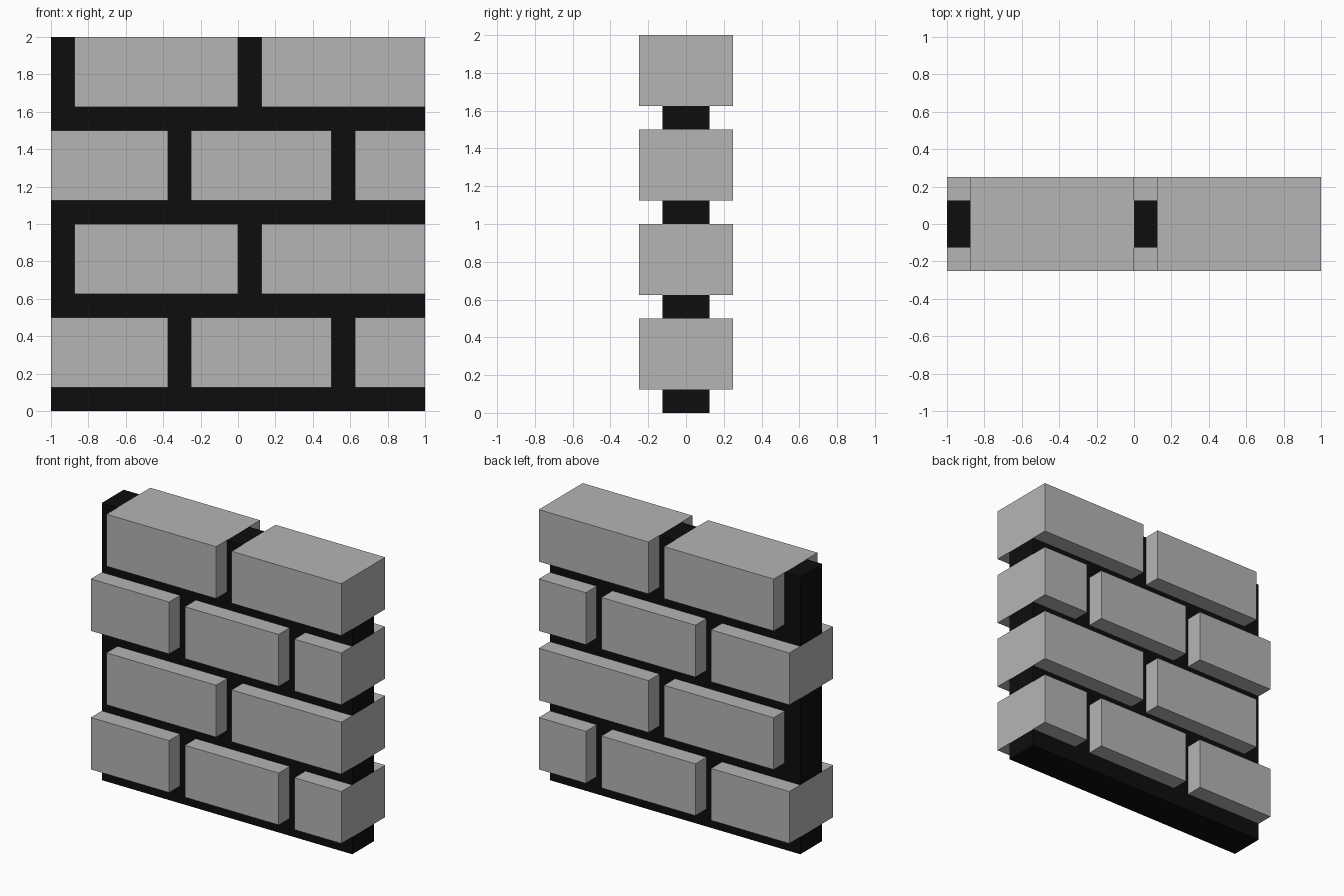
import bpy
import bmesh
from mathutils import Matrix, Vector

cube = bpy.data.objects.get("Cube")
if cube:
    bpy.data.objects.remove(cube, do_unlink=True)

GAP = 0.125           # mortar thickness
COURSE = 0.5          # mortar bed plus brick row
BRICK_DEPTH = 0.5
MORTAR_DEPTH = 0.25

# Brick spans along x for the two alternating rows
LOWER_ROW = [(-1.0, -0.375), (-0.25, 0.5), (0.625, 1.0)]
UPPER_ROW = [(-0.875, 0.0), (0.125, 1.0)]


def make_material(name, value):
    mat = bpy.data.materials.new(name)
    mat.use_nodes = True
    colour = (value, value, value, 1.0)
    mat.diffuse_color = colour
    bsdf = mat.node_tree.nodes["Principled BSDF"]
    bsdf.inputs["Base Color"].default_value = colour
    bsdf.inputs["Roughness"].default_value = 0.9
    return mat


def add_box(bm, x0, x1, z0, z1, depth):
    centre = Vector(((x0 + x1) / 2, 0, (z0 + z1) / 2))
    scale = Matrix.Diagonal((x1 - x0, depth, z1 - z0, 1))
    bmesh.ops.create_cube(bm, size=1, matrix=Matrix.Translation(centre) @ scale)


def make_object(name, boxes, depth, mat):
    bm = bmesh.new()
    for box in boxes:
        add_box(bm, *box, depth)
    mesh = bpy.data.meshes.new(name)
    bm.to_mesh(mesh)
    bm.free()
    mesh.materials.append(mat)
    obj = bpy.data.objects.new(name, mesh)
    bpy.context.collection.objects.link(obj)
    return obj


def joints(row):
    """Gaps left between the bricks of a row, including at the wall ends."""
    edges = [-1.0] + [x for span in row for x in span] + [1.0]
    return [(a, b) for a, b in zip(edges[::2], edges[1::2]) if b > a]


brick_mat = make_material("brick grey", 0.46)
mortar_mat = make_material("mortar black", 0.004)

for i in range(4):
    row = UPPER_ROW if i % 2 else LOWER_ROW
    bed = i * COURSE
    bottom, top = bed + GAP, bed + COURSE

    # Bricks of this row
    for j, (x0, x1) in enumerate(row):
        make_object(f"brick_row{i + 1}_{j + 1}", [(x0, x1, bottom, top)],
                    BRICK_DEPTH, brick_mat)

    # Recessed mortar: bed under the row and upright joints between bricks
    make_object(f"mortar_bed_{i + 1}", [(-1.0, 1.0, bed, bottom)],
                MORTAR_DEPTH, mortar_mat)
    make_object(f"mortar_joints_{i + 1}",
                [(a, b, bottom, top) for a, b in joints(row)],
                MORTAR_DEPTH, mortar_mat)
